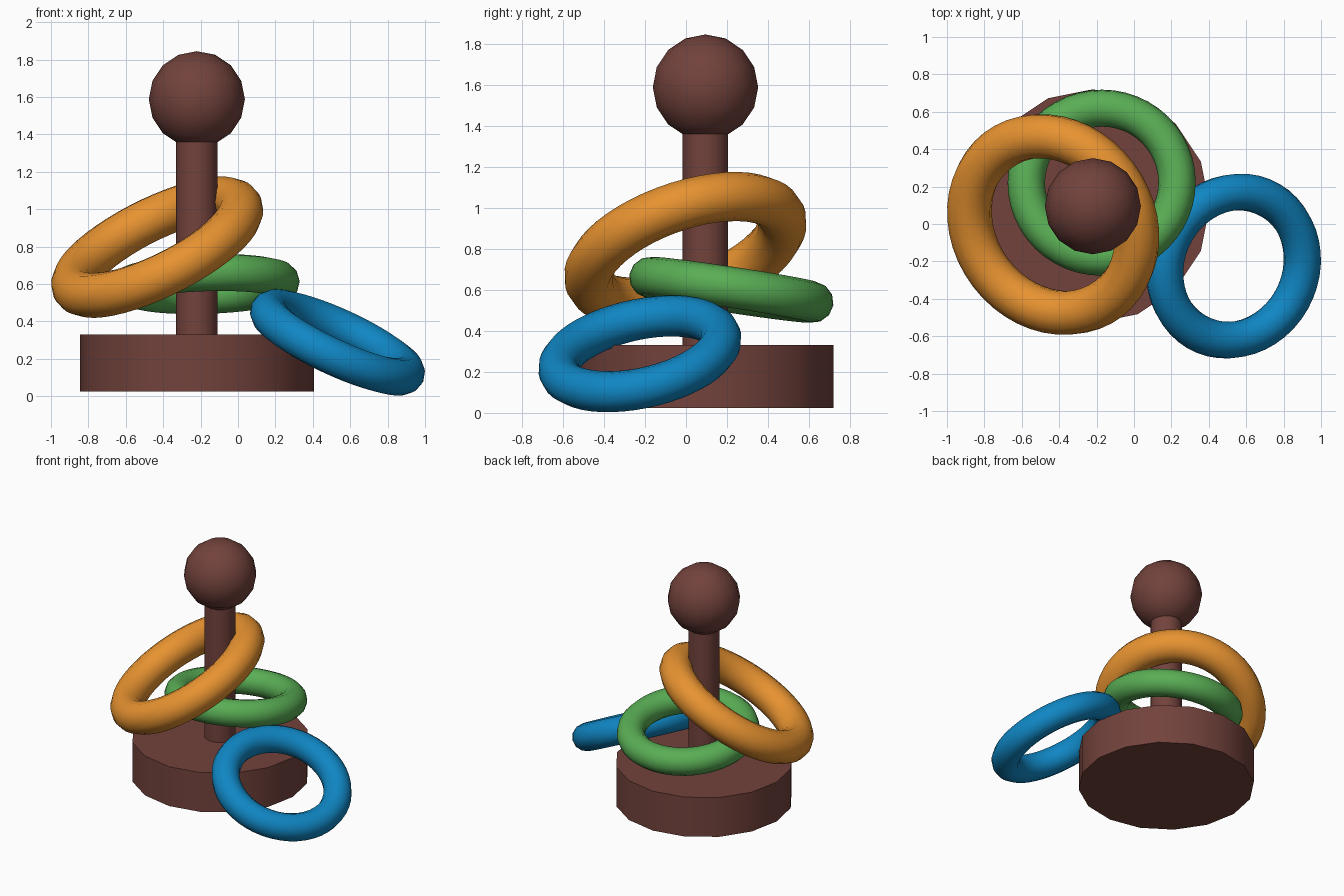
import bpy, math
from mathutils import Vector

if "Cube" in bpy.data.objects:
    bpy.data.objects.remove(bpy.data.objects["Cube"])


def material(name, rgb):
    m = bpy.data.materials.new(name)
    m.diffuse_color = (*rgb, 1)
    m.use_nodes = True
    m.node_tree.nodes["Principled BSDF"].inputs["Base Color"].default_value = m.diffuse_color
    return m


BROWN = material("dark brown", (0.17, 0.055, 0.045))
ORANGE = material("orange", (0.80, 0.29, 0.03))
GREEN = material("green", (0.10, 0.42, 0.09))
BLUE = material("blue", (0.005, 0.24, 0.55))

CX, CY = -0.22, 0.095  # axis of the stand


def finish(name, mat):
    ob = bpy.context.object
    ob.name = name
    ob.data.materials.append(mat)
    bpy.ops.object.shade_smooth_by_angle(angle=math.radians(40))
    return ob


def cylinder(name, radius, z0, z1):
    bpy.ops.mesh.primitive_cylinder_add(vertices=16, radius=radius, depth=z1 - z0,
                                        location=(CX, CY, (z0 + z1) / 2))
    return finish(name, BROWN)


def ring(name, mat, center, normal, major, minor):
    turn = Vector((0, 0, 1)).rotation_difference(Vector(normal).normalized())
    bpy.ops.mesh.primitive_torus_add(major_radius=major, minor_radius=minor,
                                     major_segments=48, minor_segments=12,
                                     location=center, rotation=turn.to_euler())
    return finish(name, mat)


# Stand: round base, post and ball on top
cylinder("base", 0.625, 0.025, 0.33)
cylinder("post", 0.111, 0.30, 1.42)
bpy.ops.mesh.primitive_uv_sphere_add(segments=16, ring_count=8, radius=0.257,
                                     location=(CX, CY, 1.588))
finish("ball_top", BROWN)

# Tossed rings
ring("large_ring", ORANGE, (-0.432, -0.003, 0.797), (-0.426, -0.30, 0.853), 0.495, 0.12)
ring("landed_ring", GREEN, (-0.173, 0.221, 0.60), (-0.03, 0.15, 0.988), 0.403, 0.10)
ring("missed_ring", BLUE, (0.532, -0.225, 0.288), (0.412, -0.198, 0.889), 0.404, 0.10)
